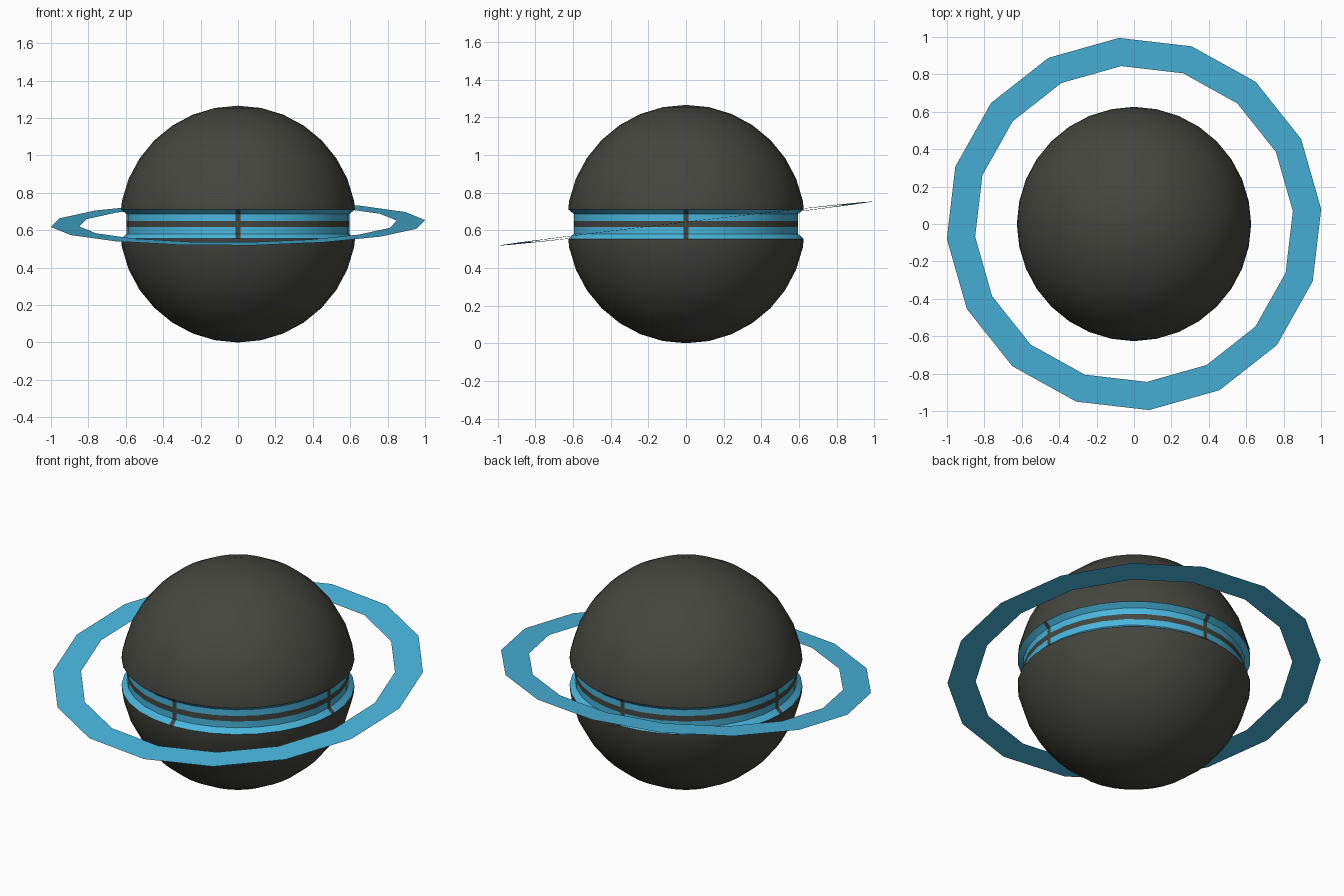
import bpy, bmesh, math
from mathutils import Vector

if "Cube" in bpy.data.objects:
    bpy.data.objects.remove(bpy.data.objects["Cube"])

R, CZ, GAP = 0.633, 0.633, 0.078     # ball radius, centre height, half groove height
WALL = 0.596                         # groove wall radius


def material(name, rgb):
    m = bpy.data.materials.new(name)
    m.diffuse_color = (*rgb, 1)
    m.use_nodes = True
    m.node_tree.nodes["Principled BSDF"].inputs["Base Color"].default_value = m.diffuse_color
    return m


dark = material("charcoal", (0.060, 0.061, 0.050))
blue = material("sky_blue", (0.068, 0.47, 0.73))


def finish(name, bm, mats, smooth):
    me = bpy.data.meshes.new(name)
    bm.to_mesh(me)
    bm.free()
    for m in mats:
        me.materials.append(m)
    ob = bpy.data.objects.new(name, me)
    bpy.context.collection.objects.link(ob)
    if smooth:
        bpy.ops.object.select_all(action='DESELECT')
        ob.select_set(True)
        bpy.context.view_layer.objects.active = ob
        bpy.ops.object.shade_smooth_by_angle(angle=math.radians(25))
    return ob


def lathe(profile, angles):
    """Revolve (radius, z) points, listed from bottom to top, about the z axis."""
    bm = bmesh.new()
    rows = [[bm.verts.new((r * math.cos(a), r * math.sin(a), z)) for a in angles]
            for r, z in profile]
    n = len(angles)
    for lo, hi in zip(rows, rows[1:]):
        for i in range(n):
            j = (i + 1) % n
            bm.faces.new((lo[i], lo[j], hi[j], hi[i]))
    bmesh.ops.remove_doubles(bm, verts=bm.verts, dist=1e-5)
    bm.normal_update()
    return bm


STEP = math.tau / 32
even = [i * STEP for i in range(32)]

# Two domed shells, cut short of the equator
edge_r = R * (1 - (1 - math.cos(STEP)) * GAP / (R * math.sin(STEP)))
lat = [i * STEP for i in range(1, 9)]
dome = [(edge_r, GAP)] + [(max(R * math.cos(a), 0) if a < 1.57 else 0, R * math.sin(a)) for a in lat]
upper = [(r, CZ + z) for r, z in dome]
lower = [(r, CZ - z) for r, z in reversed(dome)]
finish("upper_shell", lathe(upper, even), [dark], True)
finish("lower_shell", lathe(lower, even), [dark], True)

# Blue groove with a dark middle stripe and four dark upright bars
half = 0.013 / WALL
angles = sorted(even + [q * math.pi / 2 + s * half for q in range(4) for s in (-1, 1)])
groove = [(edge_r, -GAP), (WALL, -0.052), (WALL, -0.015),
          (WALL, 0.017), (WALL, 0.054), (edge_r, GAP)]
bm = lathe([(r, CZ + z) for r, z in groove], angles)
for f in bm.faces:
    c = f.calc_center_median()
    bar = min(abs(c.x), abs(c.y)) < 0.013
    stripe = abs(c.z - CZ) < 0.01
    f.material_index = 1 if bar or stripe else 0
finish("equator_groove", bm, [blue, dark], True)

# Thin tilted 16-sided ring
bm = bmesh.new()
loops = []
for r in (0.852, 1.004):
    loop = []
    for i in range(16):
        a = math.radians(4.6 + 22.5 * i)
        x, y = r * math.cos(a), r * math.sin(a) * 0.994
        loop.append(bm.verts.new((x, y, 0.636 + 0.009 * x + 0.118 * y)))
    loops.append(loop)
for i in range(16):
    j = (i + 1) % 16
    bm.faces.new((loops[0][i], loops[1][i], loops[1][j], loops[0][j]))
bm.normal_update()
finish("orbit_ring", bm, [blue], False)
